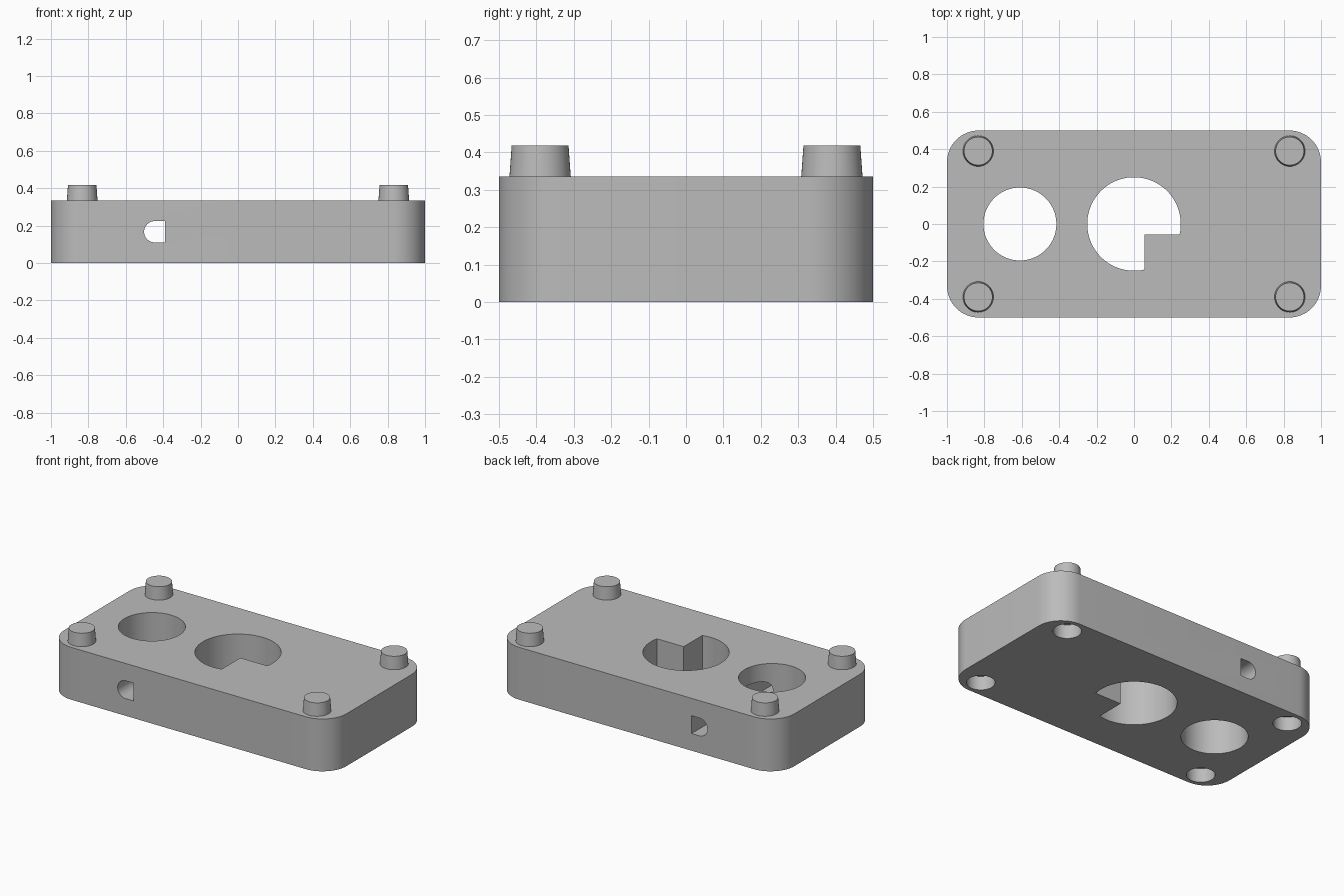
import bpy, bmesh, math
from mathutils import Matrix

old = bpy.data.objects.get("Cube")
if old:
    bpy.data.objects.remove(old, do_unlink=True)

HEIGHT = 0.335
PEG_X, PEG_Y = 0.833, 0.39

grey = bpy.data.materials.new("light grey plastic")
grey.use_nodes = True
colour = (0.5, 0.5, 0.5, 1)
grey.diffuse_color = colour
grey.node_tree.nodes["Principled BSDF"].inputs["Base Color"].default_value = colour


def arc(cx, cy, r, start, end, steps):
    angles = [math.radians(start + (end - start) * i / steps) for i in range(steps + 1)]
    return [(cx + r * math.cos(a), cy + r * math.sin(a)) for a in angles]


def circle(cx, cy, r, steps=64):
    return arc(cx, cy, r, 0, 360, steps)[:-1]


def prism(name, profile, low, high, turn=None):
    """Extrude a flat profile between two heights, optionally turned."""
    bm = bmesh.new()
    face = bm.faces.new([bm.verts.new((x, y, low)) for x, y in profile])
    grown = bmesh.ops.extrude_face_region(bm, geom=[face])["geom"]
    top = [v for v in grown if isinstance(v, bmesh.types.BMVert)]
    bmesh.ops.translate(bm, verts=top, vec=(0, 0, high - low))
    if turn:
        bmesh.ops.transform(bm, matrix=turn, verts=bm.verts)
    bmesh.ops.recalc_face_normals(bm, faces=bm.faces)
    mesh = bpy.data.meshes.new(name)
    bm.to_mesh(mesh)
    bm.free()
    mesh.materials.append(grey)
    obj = bpy.data.objects.new(name, mesh)
    bpy.context.collection.objects.link(obj)
    return obj


def smooth(obj):
    bpy.ops.object.select_all(action="DESELECT")
    obj.select_set(True)
    bpy.context.view_layer.objects.active = obj
    bpy.ops.object.shade_smooth_by_angle(angle=math.radians(30))


def cut(target, cutter):
    mod = target.modifiers.new(cutter.name, "BOOLEAN")
    mod.operation = "DIFFERENCE"
    mod.solver = "EXACT"
    mod.object = cutter
    bpy.context.view_layer.objects.active = target
    bpy.ops.object.modifier_apply(modifier=mod.name)
    bpy.data.objects.remove(cutter, do_unlink=True)


# Rounded block
R = 0.17
outline = []
for i, (sx, sy) in enumerate([(1, 1), (-1, 1), (-1, -1), (1, -1)]):
    outline += arc(sx * (1 - R), sy * (0.5 - R), R, 90 * i, 90 * i + 90, 16)
body = prism("block", outline, 0, HEIGHT)

# Round hole and round hole with a square notch left standing
cut(body, prism("round_hole", circle(-0.61, 0, 0.195), -0.1, 0.5))
edge = 0.055
lean = math.degrees(math.asin(edge / 0.25))
notched = arc(0, 0, 0.25, -lean, 270 + lean - 360 + 360, 64) + [(edge, -edge)]
cut(body, prism("notched_hole", notched, -0.1, 0.5))

# D-shaped passage running front to back
d_shape = arc(-0.445, 0.167, 0.057, 90, 270, 24) + [(-0.39, 0.11), (-0.39, 0.224)]
cut(body, prism("d_passage", d_shape, -0.7, 0.7, Matrix.Rotation(math.pi / 2, 4, "X")))

# Underside sockets, with a tapered peg above each
for sx, x_name in ((1, "left"), (-1, "right")):
    for sy, y_name in ((1, "back"), (-1, "front")):
        x, y = sx * PEG_X, sy * PEG_Y
        cut(body, prism("socket", circle(x, y, 0.083, 48), -0.1, 0.09))
        bpy.ops.mesh.primitive_cone_add(vertices=48, radius1=0.082, radius2=0.076,
                                        depth=0.083, location=(x, y, HEIGHT + 0.0415))
        peg = bpy.context.object
        peg.name = f"peg_{y_name}_{x_name}"
        peg.data.materials.append(grey)
        smooth(peg)
smooth(body)
